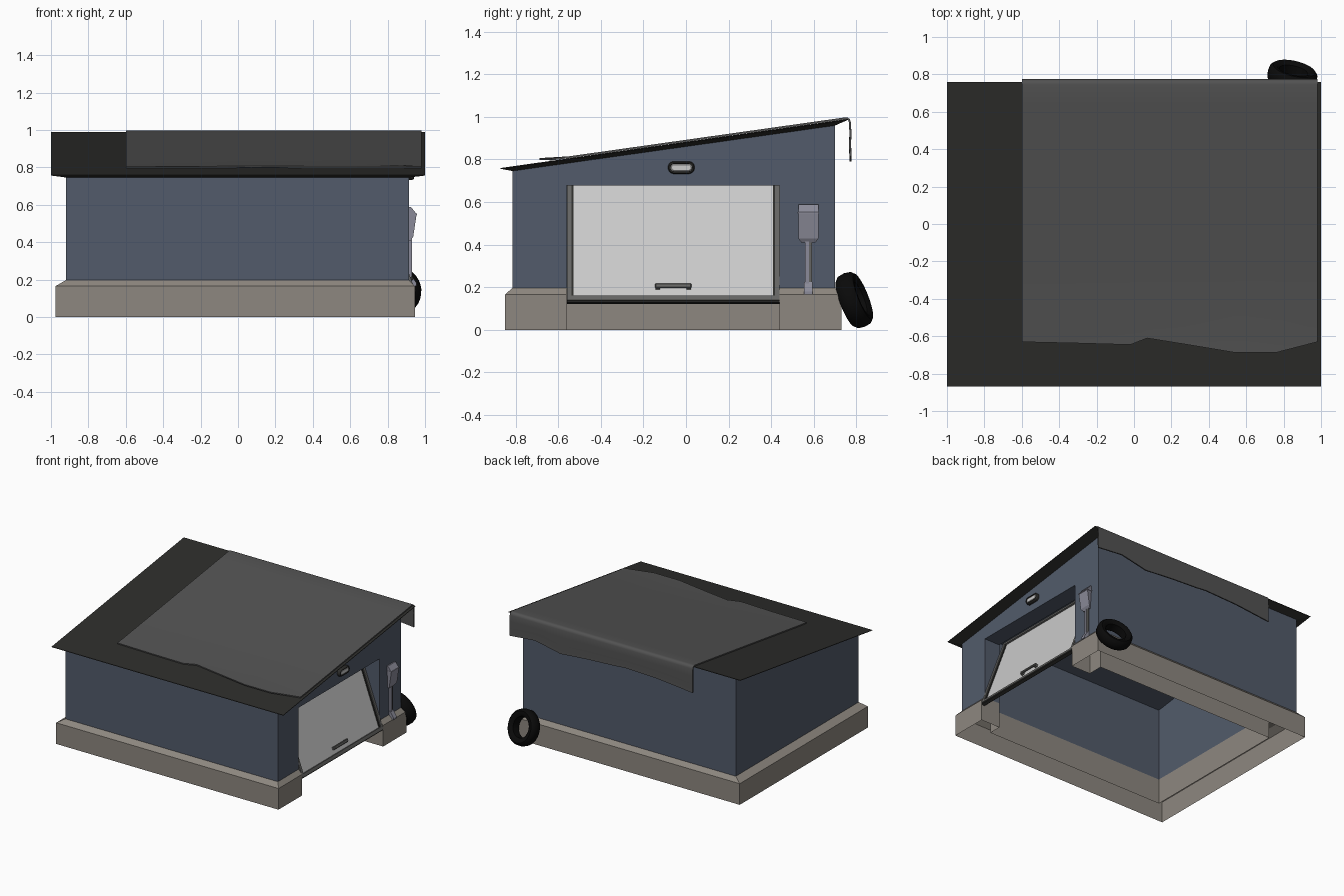
import bpy, bmesh, math
from mathutils import Matrix, Vector

if "Cube" in bpy.data.objects:
    bpy.data.objects.remove(bpy.data.objects["Cube"])


def mat(name, r, g, b):
    m = bpy.data.materials.new(name)
    m.diffuse_color = (r, g, b, 1)
    m.use_nodes = True
    m.node_tree.nodes["Principled BSDF"].inputs["Base Color"].default_value = m.diffuse_color
    return m


STONE = mat("stone", .27, .245, .215)
BLUE = mat("blue_wall", .085, .105, .145)
DARK = mat("dark_roof", .026, .026, .024)
CLOTH = mat("tarp_cloth", .085, .085, .085)
PANEL = mat("door_panel", .55, .55, .55)
TRIM = mat("trim", .13, .13, .125)
METAL = mat("meter_metal", .26, .26, .32)
RUBBER = mat("rubber", .003, .003, .003)


def smooth_by_angle(ob, degrees):
    bpy.context.view_layer.objects.active = ob
    ob.select_set(True)
    bpy.ops.object.shade_smooth_by_angle(angle=math.radians(degrees))
    ob.select_set(False)


def apply(ob, md):
    bpy.context.view_layer.objects.active = ob
    bpy.ops.object.modifier_apply(modifier=md.name)


def finish(name, bm, material, smooth=None):
    bmesh.ops.recalc_face_normals(bm, faces=bm.faces[:])
    me = bpy.data.meshes.new(name)
    bm.to_mesh(me)
    bm.free()
    ob = bpy.data.objects.new(name, me)
    bpy.context.collection.objects.link(ob)
    if material:
        me.materials.append(material)
    if smooth:
        smooth_by_angle(ob, smooth)
    return ob


def box(name, lo, hi, material, m=Matrix(), bevel=0):
    lo, hi = Vector(lo), Vector(hi)
    bm = bmesh.new()
    bmesh.ops.create_cube(bm, size=1)
    for v in bm.verts:
        v.co = (lo + hi) / 2 + v.co * (hi - lo)
    if bevel:
        bmesh.ops.bevel(bm, geom=bm.edges[:], offset=bevel, segments=1, affect='EDGES')
    bm.transform(m)
    return finish(name, bm, material)


def loft(name, loops, material, closed=False, caps=False, smooth=None):
    """Skin a series of equal-length point loops."""
    bm = bmesh.new()
    rows = [[bm.verts.new(p) for p in lp] for lp in loops]
    n = len(rows[0])
    pairs = list(zip(rows, rows[1:])) + ([(rows[-1], rows[0])] if closed else [])
    for a, b in pairs:
        for i in range(n):
            j = (i + 1) % n
            bm.faces.new((a[i], a[j], b[j], b[i]))
    if caps:
        bm.faces.new(rows[0])
        bm.faces.new(rows[-1])
    return finish(name, bm, material, smooth)


def roof_z(y):
    return .76 + .141 * (y + .87)


def rect(r, z=None, drop=0):
    """Rectangle at height z, or following the roof slope."""
    x0, x1, y0, y1 = r
    return [(x, y, roof_z(y) - drop if z is None else z)
            for x, y in ((x0, y0), (x1, y0), (x1, y1), (x0, y1))]


FOOT = (-.975, .945, -.85, .73)
WALL = (-.92, .915, -.815, .70)
INNER = (-.785, .78, -.66, .56)
EAVES = (-1, 1, -.87, .76)

# Plinth, walls, ceiling and roof
plinth = loft("plinth", [rect(FOOT, 0), rect(FOOT, .165), rect(WALL, .197),
                         rect(INNER, .197), rect(INNER, 0)], STONE, closed=True)
walls = loft("walls", [rect(WALL, .197), rect(WALL, drop=.02), rect(INNER, drop=.02),
                       rect(INNER, .197)], BLUE, closed=True)
bm = bmesh.new()
bm.faces.new([bm.verts.new(p) for p in reversed(rect(INNER, drop=.024))])
finish("ceiling", bm, BLUE)
loft("roof", [rect(EAVES), rect(EAVES, drop=.004), rect(WALL, drop=.022)], DARK, caps=True)

# Door opening cut through wall and plinth
cutter = box("opening_cutter", (.7, -.56, -.1), (1.1, .44, .677), None)
cutter.hide_render = True
for ob in (plinth, walls):
    md = ob.modifiers.new("opening", 'BOOLEAN')
    md.object, md.operation, md.solver = cutter, 'DIFFERENCE', 'EXACT'
    apply(ob, md)
bpy.data.objects.remove(cutter)

# The plinth is hollow and open underneath; the walls need no bottom face
for ob, z in ((plinth, 0), (walls, .197)):
    bm = bmesh.new()
    bm.from_mesh(ob.data)
    under = [f for f in bm.faces if all(abs(v.co.z - z) < .001 for v in f.verts)]
    bmesh.ops.delete(bm, geom=under, context='FACES')
    bm.to_mesh(ob.data)
    bm.free()

# Door leaf leaning inwards from its bottom edge
lean = Matrix.Translation((.948, -.06, .14)) @ Matrix.Rotation(math.radians(-20), 4, 'Y')
H = .58
box("door_panel", (-.03, -.48, .02), (-.012, .48, H), PANEL, lean)
for s, side in ((-1, "front"), (1, "back")):
    ys = sorted((s * .499, s * .478))
    box("door_frame_" + side, (-.035, ys[0], 0), (0, ys[1], H), TRIM, lean)
    ys = sorted((s * .478, s * .468))
    box("door_seal_" + side, (-.03, ys[0], .02), (-.006, ys[1], H), DARK, lean)
box("door_bottom_rail", (-.035, -.499, 0), (0, .499, .022), TRIM, lean)
box("door_bottom_seal", (-.03, -.499, -.008), (-.005, .499, 0), DARK, lean)
box("door_top_rail", (-.035, -.499, H), (0, .499, H + .02), TRIM, lean)

# Door handle
box("handle_grip", (.0, -.085, .058), (.012, .085, .08), TRIM, lean, .004)
for y in (-.083, .063):
    box("handle_post", (-.014, y, .056), (.006, y + .02, .076), TRIM, lean)


# Bulkhead lamp over the door
def capsule(x, grow):
    pts = []
    for i in range(16):
        a = 2 * math.pi * (i + .5) / 16
        s = 1 if math.cos(a) > 0 else -1
        r = .030 + grow
        pts.append((x, -.022 + s * .033 + r * math.cos(a), .762 + r * math.sin(a)))
    return pts


loft("lamp_housing", [capsule(.905, 0), capsule(.932, 0), capsule(.94, -.005),
                      capsule(.94, -.011), capsule(.93, -.012)], DARK, caps=True, smooth=30)
loft("lamp_lens", [capsule(.928, -.012), capsule(.934, -.012), capsule(.938, -.017)],
     PANEL, caps=True, smooth=30)

# Meter cabinet with sloping hood, conduit and foot
side = [(.91, .588), (.925, .588), (.955, .55), (.937, .43), (.925, .41), (.91, .41)]
loft("meter_cabinet", [[(x, y + (k if z < .42 else 0), z) for x, z in side]
                       for y, k in ((.527, .015), (.622, -.015))], METAL, caps=True)
box("meter_hood_lip", (.91, .524, .546), (.957, .625, .553), METAL)
box("conduit_large", (.91, .558, .2), (.93, .577, .415), METAL)
box("conduit_small", (.91, .577, .2), (.924, .592, .415), TRIM)
foot = [(.91, .225), (.925, .225), (.955, .18), (.955, .165), (.91, .165)]
loft("conduit_foot", [[(x, y, z) for x, z in foot] for y in (.555, .593)], METAL, caps=True)

# Tarp draped over the roof and down the back
FRONT = [(-.6, -.63), (-.3, -.637), (-.02, -.645), (.07, -.61), (.3, -.647),
         (.54, -.687), (.76, -.687), (.98, -.63)]
HEM = [.79, .82, .83, .822, .81, .79, .835, .815]
bm = bmesh.new()
cols = []
for (x, y0), hem in zip(FRONT, HEM):
    col = [(x, y0, .802 if y0 < -.64 else roof_z(y0) + .007)]
    for y in (-.55, -.3, 0, .35, .65, .745):
        col.append((x, y, roof_z(y) + .005))
    col += [(x, .758, .992), (x, .766, .986), (x, .769, .975)]
    for t, y in ((.3, .772), (.65, .770), (1, .772)):
        col.append((x, y, .975 + (hem - .975) * t))
    cols.append([bm.verts.new(p) for p in col])
for a, b in zip(cols, cols[1:]):
    for k in range(len(a) - 1):
        bm.faces.new((a[k], b[k], b[k + 1], a[k + 1]))
tarp = finish("tarp", bm, CLOTH)
md = tarp.modifiers.new("thickness", 'SOLIDIFY')
md.thickness, md.offset = .009, 0
apply(tarp, md)
smooth_by_angle(tarp, 50)

# Spare tyre leaning on the back wall
profile = [(.078, -.03), (.095, -.044), (.115, -.045), (.13, -.03),
           (.135, 0), (.13, .03), (.115, .045), (.095, .044), (.078, .03)]
N = 32
pose = (Matrix.Translation((.847, .79, .14)) @ Matrix.Rotation(math.radians(-13), 4, 'Z')
        @ Matrix.Rotation(math.radians(21), 4, 'X'))
loops = []
for r, w in profile:
    loops.append([pose @ Vector((r * math.cos(2 * math.pi * i / N), w,
                                 r * math.sin(2 * math.pi * i / N))) for i in range(N)])
loft("spare_tyre", loops, RUBBER, closed=True, smooth=40)
